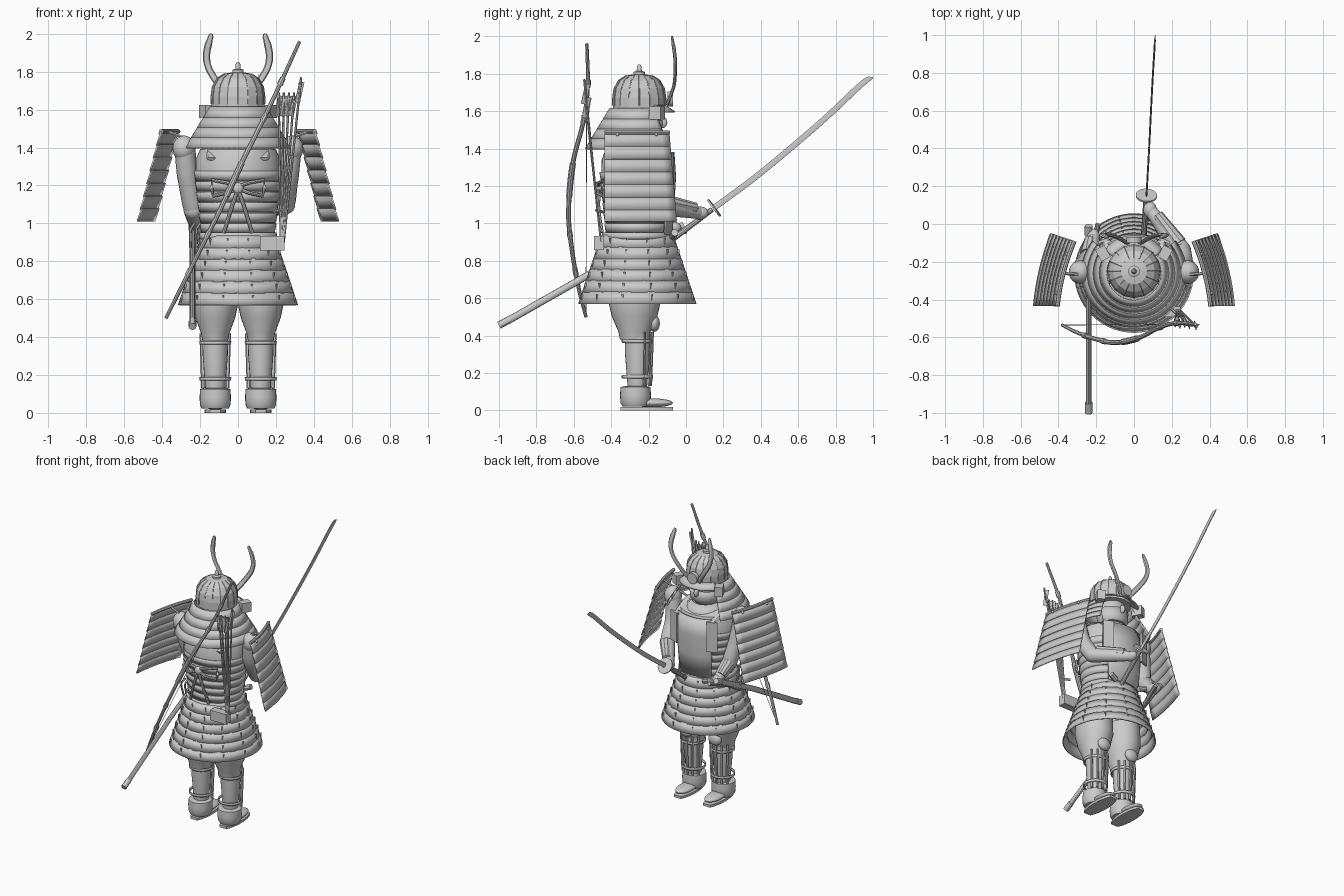
import bpy, bmesh
from math import sin, cos, pi, radians
from mathutils import Vector as V

CY = -0.26  # body axis; the figure looks towards +y


def make(name, verts, faces, thick=0):
    me = bpy.data.meshes.new(name)
    me.from_pydata([tuple(v) for v in verts], [], faces)
    bm = bmesh.new()
    bm.from_mesh(me)
    bmesh.ops.recalc_face_normals(bm, faces=bm.faces)
    bm.to_mesh(me)
    bm.free()
    ob = bpy.data.objects.new(name, me)
    bpy.context.collection.objects.link(ob)
    if thick:
        m = ob.modifiers.new("thickness", 'SOLIDIFY')
        m.thickness, m.offset = thick, 0
    return ob


def grid(name, rows, close=False, caps=False, thick=0):
    n = len(rows[0])
    f = [(i*n+j, i*n+(j+1) % n, (i+1)*n+(j+1) % n, (i+1)*n+j)
         for i in range(len(rows)-1) for j in range(n if close else n-1)]
    if caps:
        f += [tuple(range(n)), tuple(range((len(rows)-1)*n, len(rows)*n))]
    return make(name, [v for r in rows for v in r], f, thick)


def lathe(name, prof, n=40, c=(0, CY), a0=0, a1=360, sy=1, thick=0, caps=False):
    # angle 0 is +y
    full = a1-a0 == 360
    ang = [radians(a0+(a1-a0)*j/n) for j in range(n if full else n+1)]
    rows = [[(c[0]+r*sin(a), c[1]+r*cos(a)*sy, z) for a in ang] for r, z in prof]
    return grid(name, rows, full, caps, thick)


def tube(name, pts, rad, n=10, flat=1):
    # flat scales the section along its second axis
    pts = [V(p) for p in pts]
    rad = rad if isinstance(rad, (list, tuple)) else [rad]*len(pts)
    d = (pts[-1]-pts[0]).normalized()
    ref = V((0, 1, 0)) if abs(d.z) > 0.9 else V((0, 0, 1))
    rows = []
    for i, p in enumerate(pts):
        t = (pts[min(i+1, len(pts)-1)]-pts[max(i-1, 0)]).normalized()
        s = t.cross(ref).normalized()
        u = s.cross(t)
        rows.append([p+s*rad[i]*cos(2*pi*k/n)+u*rad[i]*flat*sin(2*pi*k/n) for k in range(n)])
    return grid(name, rows, True, True)


def box(name, c, size, rot=(0, 0, 0)):
    bpy.ops.mesh.primitive_cube_add(size=1, location=c, rotation=rot)
    ob = bpy.context.object
    ob.name, ob.scale = name, size
    return ob


def ball(name, c, size):
    bpy.ops.mesh.primitive_uv_sphere_add(segments=24, ring_count=14, radius=1, location=c)
    ob = bpy.context.object
    ob.name, ob.scale = name, size
    return ob


def smooth_path(pts, n=6):
    p = [V(q) for q in pts]
    p = [p[0]*2-p[1]] + p + [p[-1]*2-p[-2]]
    out = []
    for i in range(1, len(p)-2):
        a, b, c, d = p[i-1:i+3]
        for k in range(n):
            t = k/n
            out.append(0.5*(2*b+(c-a)*t+(2*a-5*b+4*c-d)*t*t+(3*b-a-3*c+d)*t**3))
    return out+[p[-2]]


# helmet, finial, neck guard
HC = (0, -0.25)
lathe("helmet_bowl", [(0.14, 1.61), (0.142, 1.67), (0.135, 1.72), (0.11, 1.765), (0.07, 1.79), (0.01, 1.80)],
      16, HC, caps=True)
for i in range(16):
    a = 2*pi*i/16
    tube("helmet_rib", [(r*sin(a), HC[1]+r*cos(a), z) for r, z in
                        [(0.142, 1.63), (0.142, 1.67), (0.135, 1.72), (0.11, 1.765), (0.07, 1.79)]], 0.003, 5)
lathe("helmet_finial", [(0.03, 1.795), (0.03, 1.81), (0.014, 1.815), (0.012, 1.84), (0.006, 1.85)], 16, HC, caps=True)
for i in range(4):
    prof = [(0.145+0.032*i, 1.615-0.053*i), (0.181+0.032*i, 1.557-0.053*i)]
    lathe("neck_guard_lame", prof, 40, (0, CY), 52, 308, thick=0.008)
lathe("helmet_visor", [(0.138, 1.63), (0.19, 1.595)], 16, HC, -55, 55, thick=0.008)

# head and mask
ball("head", (0, -0.24, 1.55), (0.095, 0.105, 0.13))
lathe("face_mask", [(0.07, 1.43), (0.105, 1.48), (0.112, 1.55)], 16, (0, -0.24), -75, 75, thick=0.01)
ball("mask_nose", (0, -0.122, 1.54), (0.016, 0.022, 0.03))
lathe("throat_guard", [(0.09, 1.45), (0.15, 1.36)], 24, (0, -0.23), -90, 90, thick=0.008)
tube("neck", [(0, -0.25, 1.35), (0, -0.25, 1.5)], 0.07, 16)

# crest with two horns
tube("crest_disc", [(0, -0.10, 1.665), (0, -0.07, 1.665)], 0.04, 20)
for s in (-1, 1):
    tube("crest_horn", smooth_path([(s*0.035, -0.10, 1.64), (s*0.10, -0.066, 1.73), (s*0.155, -0.057, 1.82),
                                    (s*0.165, -0.06, 1.90), (s*0.14, -0.075, 2.0)]),
         [0.018]*15+[0.019]*7+[0.015]*2+[0.009], 8, 0.5)
    box("helmet_wing", (s*0.165, -0.155, 1.59), (0.055, 0.07, 0.07), (0, 0, -s*0.5))

# cuirass with lames, chest sheet, chest plates
lathe("cuirass", [(0.185, 0.92), (0.19, 0.97), (0.20, 1.05), (0.215, 1.15), (0.225, 1.25), (0.222, 1.34),
                  (0.20, 1.39), (0.12, 1.42)], 48, sy=0.86, caps=True)
for i in range(6):
    r, z = 0.192+0.006*i, 0.95+0.055*i
    lathe("cuirass_lame", [(r-0.001, z), (r+0.008, z+0.05)], 48, sy=0.87, thick=0.006)
lathe("chest_sheet", [(0.21, 0.94), (0.222, 1.1), (0.232, 1.25), (0.222, 1.38)], 16, a0=-38, a1=38, sy=0.87, thick=0.01)
lathe("waist_belt", [(0.198, 0.915), (0.202, 0.93), (0.198, 0.95)], 40, sy=0.92, thick=0.01)
for s in (-1, 1):
    box("chest_plate", (s*0.155, -0.085, 1.265), (0.075, 0.014, 0.22), (0, 0, -s*0.4))
    tube("shoulder_strap", smooth_path([(s*0.14, -0.42, 1.34), (s*0.15, -0.27, 1.42), (s*0.14, -0.09, 1.36)]), 0.025, 8, 0.4)
    tube("belt_knot", [(s*0.10, -0.07, 0.93), (s*0.15, -0.06, 0.95)], 0.02, 8)

# skirt of six lames with lacing
for i in range(6):
    r, z = 0.19+0.02*i, 0.935-0.06*i
    lathe("skirt_lame", [(r, z), (r+0.022, z-0.066)], 56, thick=0.009)
    for k in range(12):
        a = 2*pi*(k+0.5)/12
        ra = r+0.017
        box("skirt_lacing", (ra*sin(a), CY+ra*cos(a), z-0.032), (0.007, 0.008, 0.035), (0, 0, -a))

# legs, shin guards, feet
for s in (-1, 1):
    x = s*0.12
    lathe("trouser_leg", [(0.118, 0.72), (0.122, 0.58), (0.105, 0.50), (0.075, 0.42), (0.068, 0.38)], 28,
          (x, -0.275), sy=1.15, caps=True)
    lathe("lower_leg", [(0.068, 0.40), (0.066, 0.30), (0.058, 0.20), (0.05, 0.10)], 24, (x, -0.26), caps=True)
    lathe("ankle_wrap", [(0.07, 0.022), (0.08, 0.04), (0.083, 0.08), (0.08, 0.125), (0.055, 0.13)], 24, (x, -0.27), caps=True)
    for k in range(-2, 3):
        a = radians(k*30)
        tube("shin_splint", [(x+0.073*sin(a), -0.26+0.073*cos(a), 0.13),
                             (x+0.083*sin(a), -0.26+0.083*cos(a), 0.42)], 0.011, 6, 0.6)
    for z in (0.17, 0.36):
        lathe("shin_strap", [(0.08, z), (0.082, z+0.018)], 24, (x, -0.26), thick=0.006)
    ball("knee_guard", (x, -0.17, 0.465), (0.05, 0.03, 0.045))
    ball("foot", (x, -0.18, 0.04), (0.055, 0.11, 0.024))
    sole = [(x+0.056*cos(t), -0.21+0.14*max(-1, min(1, 1.15*sin(t)))) for t in [2*pi*k/24 for k in range(24)]]
    grid("sandal_sole", [[(p[0], p[1], z) for p in sole] for z in (0, 0.018)], True, True)

# shoulder guards: seven curved lames each
for s in (-1, 1):
    def plate(u, v, off=0):
        y = -0.435+u*(0.345+0.04*v)
        bulge = 0.014*4*u*(1-u)
        return (s*(0.405-0.09*u+0.12*v+bulge+off), y, 1.485-0.475*v)
    for i in range(7):
        grid("shoulder_guard_lame", [[plate(j/8, i/7, 0) for j in range(9)],
                                     [plate(j/8, min(1, (i+1.1)/7), 0.006) for j in range(9)]], thick=0.008)
    tube("shoulder_guard_bar", [plate(j/8, 0) for j in range(9)], 0.012, 8)
    for u in (0.2, 0.8):
        ball("shoulder_guard_stud", plate(u, 0.02, 0.012), (0.009,)*3)
    tube("shoulder_guard_cord", [(s*0.17, -0.27, 1.41), plate(0.5, 0)], 0.008, 6)

# arms: the right one grips the sword, the left one steadies the scabbard
arms = [((0.25, -0.14, 1.10), (0.085, 0.075, 1.055), 1), ((-0.235, -0.18, 1.07), (-0.215, -0.07, 0.975), -1)]
for el, wr, s in arms:
    ball("shoulder", (s*0.285, -0.255, 1.395), (0.06, 0.062, 0.068))
    tube("upper_arm", smooth_path([(s*0.28, -0.255, 1.39), (s*0.265, -0.225, 1.24), el]), [0.055]*7+[0.053]*5+[0.05], 16)
    ball("elbow", el, (0.052,)*3)
    tube("forearm", [el, V(el).lerp(V(wr), 0.5), wr], [0.052, 0.045, 0.032], 16)
    ball("hand", wr, (0.035, 0.045, 0.035))
    tube("forearm_plate", [V(el).lerp(V(wr), t)+V((s*0.015, 0.005, 0.02)) for t in (0.15, 0.85)], [0.04, 0.03], 10)

# sword
tube("sword_grip", [(0.05, -0.09, 0.90), (0.065, 0.14, 1.075)], 0.015, 10)
tube("sword_pommel", [(0.049, -0.10, 0.892), (0.051, -0.075, 0.911)], 0.019, 10)
tube("sword_guard", [(0.0655, 0.146, 1.08), (0.066, 0.154, 1.086)], 0.056, 24)
blade = smooth_path([(0.066, 0.15, 1.083), (0.08, 0.4, 1.27), (0.096, 0.72, 1.54), (0.109, 0.94, 1.745), (0.112, 1.0, 1.78)])
tube("sword_blade", blade, [0.005]*(len(blade)-6)+[0.005, 0.0045, 0.004, 0.003, 0.002, 0.0008], 6, 3.6)

# scabbards at the hip
tube("scabbard", [(-0.24, -0.04, 0.975), (-0.24, -0.45, 0.765), (-0.24, -0.96, 0.475)], 0.015, 12, 1.3)
tube("scabbard_tip", [(-0.24, -0.945, 0.485), (-0.24, -1.0, 0.455)], 0.02, 12)
tube("scabbard_mouth", [(-0.24, -0.01, 0.99), (-0.24, -0.06, 0.965)], 0.021, 12)
tube("short_sword", [(-0.19, 0.0, 0.96), (-0.225, -0.16, 0.90), (-0.235, -0.30, 0.82)], 0.014, 10)
for x in (-0.25, -0.22):
    tube("scabbard_cord", smooth_path([(x, -0.28, 0.86), (x, -0.31, 0.96), (x+0.02, -0.29, 1.0)]), 0.007, 6)

# bow across the back
bow = smooth_path([(-0.38, -0.535, 0.5), (-0.30, -0.575, 0.66), (-0.20, -0.61, 0.86), (-0.10, -0.628, 1.06),
                   (0.02, -0.605, 1.32), (0.13, -0.55, 1.54), (0.22, -0.525, 1.73), (0.325, -0.53, 1.96)])
tube("bow", bow, [0.009+0.004*sin(pi*i/(len(bow)-1)) for i in range(len(bow))], 8)
tube("bow_grip", bow[20:25], 0.017, 10)
tube("bow_string", [bow[0], bow[-1]], 0.002, 5)
for k in (8, 14, 30, 36):
    tube("bow_binding", bow[k:k+2], 0.0155, 8)

# quiver with arrows
box("quiver_box", (0.18, -0.465, 0.895), (0.13, 0.055, 0.075))
for i in range(5):
    p, q = V((0.225+0.004*i, -0.455, 0.9)), V((0.215+0.027*i, -0.535-0.006*(i % 2), 1.69))
    if i == 4:
        q = V((0.333, -0.545, 1.77))
    tube("arrow_shaft", [p, q], 0.006, 6)
    for r in (0.4, 0.4+pi/2):
        box("arrow_feather", p.lerp(q, 0.91), (0.028, 0.003, 0.11), (0.1, 0.08+0.03*i, r))
tube("quiver_cord", [(0.19, -0.44, 1.06), (0.23, -0.48, 1.07), (0.26, -0.47, 1.07)], 0.008, 6)

# tied cord bow on the back
ball("knot_centre", (0, -0.465, 1.185), (0.03, 0.02, 0.03))
for s in (-1, 1):
    tube("knot_loop", [(0, -0.465, 1.195), (s*0.06, -0.472, 1.215), (s*0.135, -0.44, 1.228), (s*0.14, -0.44, 1.185),
                       (s*0.13, -0.44, 1.145), (s*0.06, -0.472, 1.16), (s*0.01, -0.465, 1.18)], 0.01, 8)
    tube("knot_tail", smooth_path([(0, -0.465, 1.18), (s*0.035, -0.468, 1.08), (s*0.075, -0.45, 0.95)]), 0.01, 8)

bpy.ops.object.select_all(action='SELECT')
bpy.context.view_layer.objects.active = bpy.data.objects["cuirass"]
bpy.ops.object.shade_smooth_by_angle(angle=radians(30))
fl = bpy.data.objects["helmet_bowl"].data
fl.polygons.foreach_set("use_smooth", [False]*len(fl.polygons))
